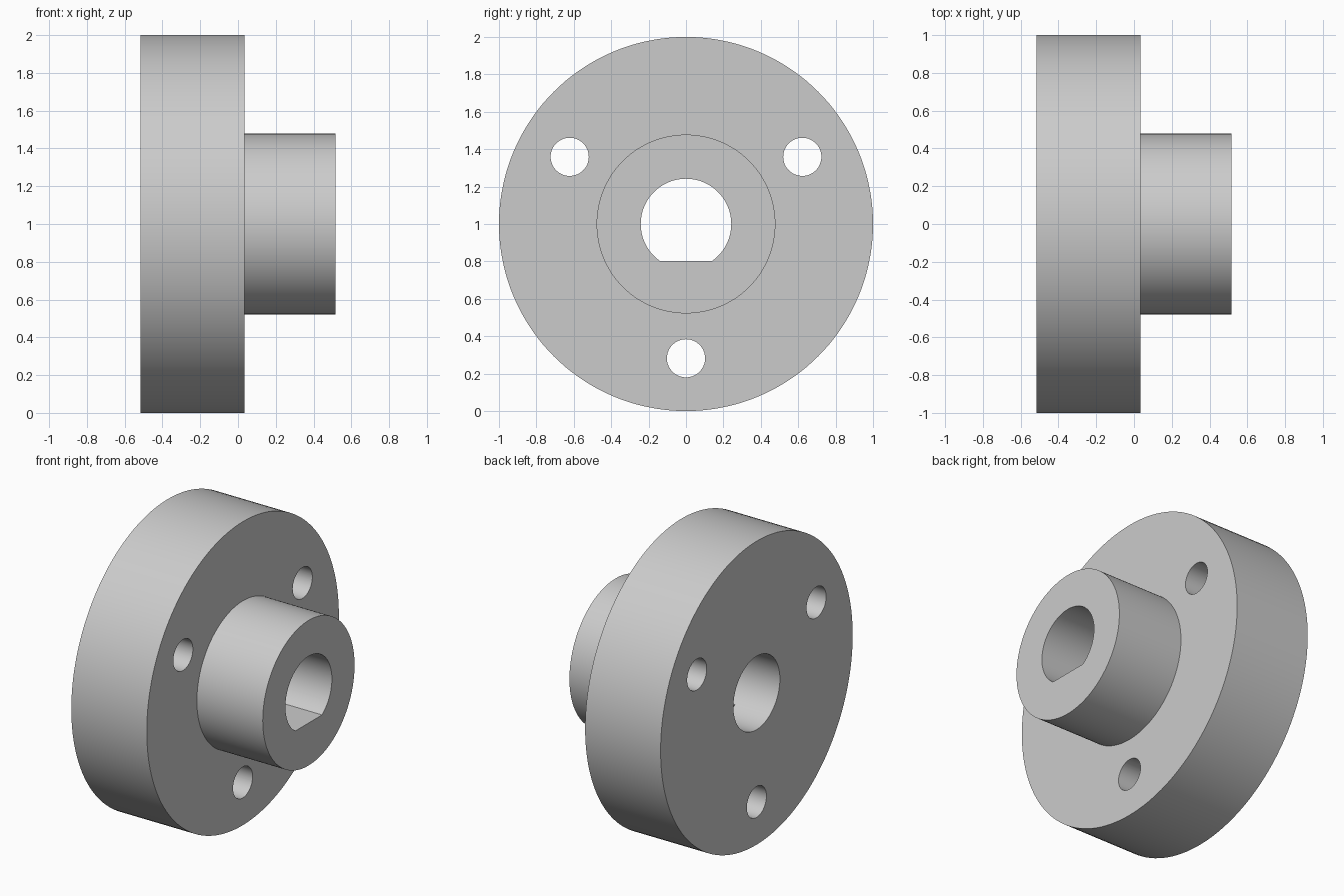
import bpy
import bmesh
import math
from mathutils import Matrix, Vector

if "Cube" in bpy.data.objects:
    bpy.data.objects.remove(bpy.data.objects["Cube"], do_unlink=True)

# Dimensions along the x axis, with the axle at AXIS_Z
BACK, STEP, FRONT = -0.515, 0.035, 0.515
AXIS_Z = 1.0
FLANGE_R, HUB_R, BORE_R = 1.0, 0.478, 0.242
FLAT_Z, FLAT_START = 0.802, -0.26
HOLE_R, HOLE_CIRCLE_R = 0.102, 0.718

steel = bpy.data.materials.new("grey steel")
steel.use_nodes = True
grey = (0.6, 0.6, 0.6, 1.0)
steel.diffuse_color = grey
steel.node_tree.nodes["Principled BSDF"].inputs["Base Color"].default_value = grey


def add_object(name, bm):
    bmesh.ops.recalc_face_normals(bm, faces=bm.faces)
    mesh = bpy.data.meshes.new(name)
    bm.to_mesh(mesh)
    bm.free()
    mesh.materials.append(steel)
    obj = bpy.data.objects.new(name, mesh)
    bpy.context.collection.objects.link(obj)
    return obj


def rod(name, radius, y, z, sides):
    """Cylinder along x that runs past both ends of the part."""
    bm = bmesh.new()
    place = Matrix.Translation((0, y, z)) @ Matrix.Rotation(math.pi / 2, 4, 'Y')
    bmesh.ops.create_cone(bm, cap_ends=True, segments=sides, radius1=radius,
                          radius2=radius, depth=1.4, matrix=place)
    return add_object(name, bm)


def cut(target, cutter):
    """Subtract the cutter, then discard it."""
    mod = target.modifiers.new("cut", 'BOOLEAN')
    mod.operation = 'DIFFERENCE'
    mod.solver = 'EXACT'
    mod.object = cutter
    bpy.context.view_layer.objects.active = target
    bpy.ops.object.modifier_apply(modifier=mod.name)
    bpy.data.objects.remove(cutter, do_unlink=True)


# Flange and hub: one stepped profile revolved about the axle
bm = bmesh.new()
profile = [(BACK, FLANGE_R), (STEP, FLANGE_R), (STEP, HUB_R), (FRONT, HUB_R)]
verts = [bm.verts.new((x, 0, AXIS_Z + r)) for x, r in profile]
edges = [bm.edges.new(pair) for pair in zip(verts, verts[1:])]
bmesh.ops.spin(bm, geom=verts + edges, cent=(0, 0, AXIS_Z), axis=(1, 0, 0),
               angle=math.tau, steps=144, use_duplicate=False)
bmesh.ops.remove_doubles(bm, verts=bm.verts, dist=0.0001)
bmesh.ops.holes_fill(bm, edges=[e for e in bm.edges if e.is_boundary], sides=0)
flanged_hub = add_object("flanged_hub", bm)

# Bore: round at the back, with a flat along the bottom towards the front
bore = rod("bore_cutter", BORE_R, 0, AXIS_Z, 96)
bm = bmesh.new()
size = Vector((2, 1, 1))
centre = Vector((FLAT_START + size.x / 2, 0, FLAT_Z - size.z / 2))
bmesh.ops.create_cube(bm, size=1, matrix=Matrix.Translation(centre) @ Matrix.Diagonal(size).to_4x4())
cut(bore, add_object("flat_cutter", bm))
cut(flanged_hub, bore)

# Three bolt holes, one straight below the axle
for i in range(3):
    a = math.tau * i / 3 - math.pi / 2
    cut(flanged_hub, rod("bolt_hole_cutter", HOLE_R, HOLE_CIRCLE_R * math.cos(a),
                         AXIS_Z + HOLE_CIRCLE_R * math.sin(a), 64))

# Smooth walls, crisp rims
bpy.ops.object.select_all(action='DESELECT')
flanged_hub.select_set(True)
bpy.context.view_layer.objects.active = flanged_hub
bpy.ops.object.shade_smooth_by_angle(angle=math.radians(30))
